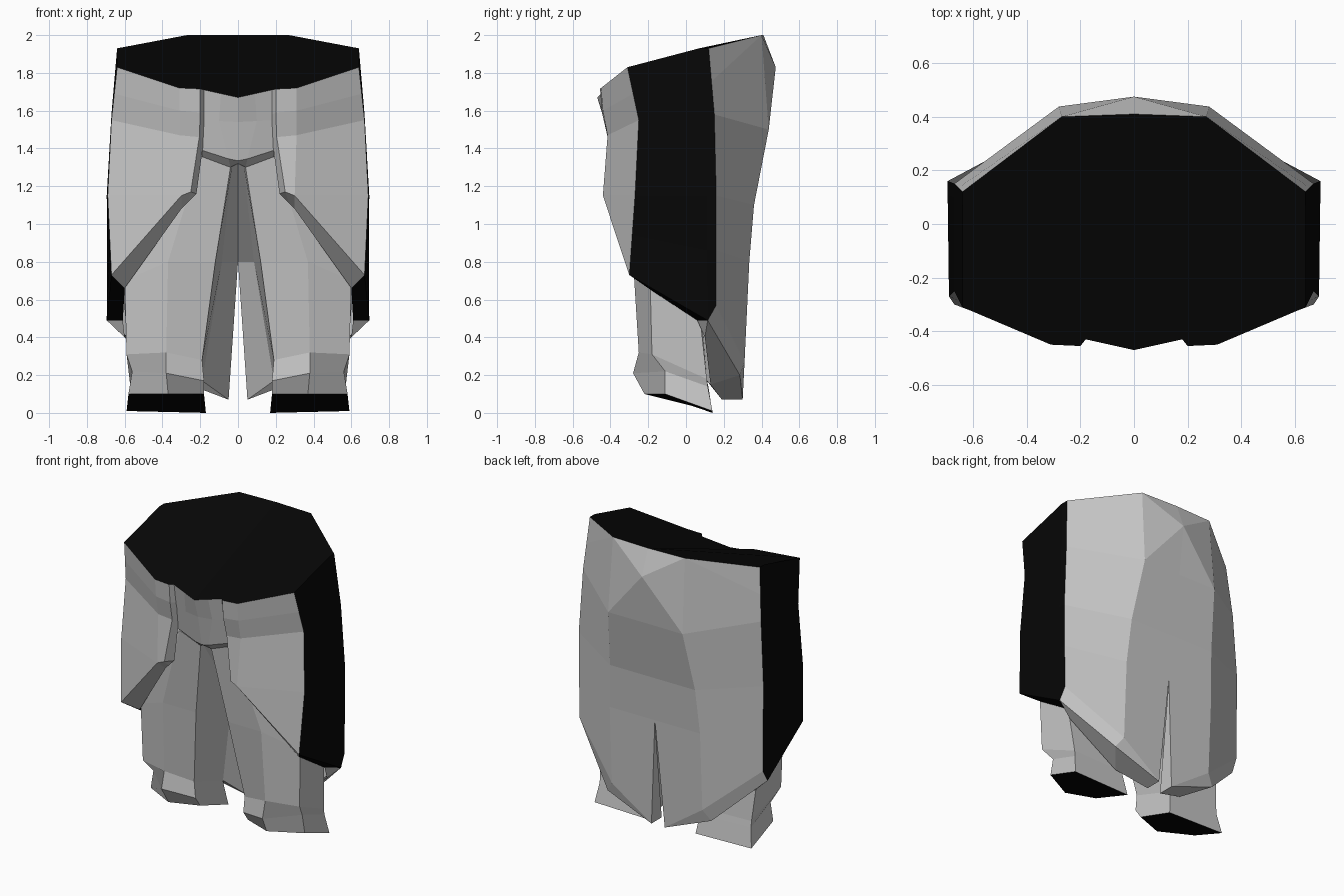
import bpy
import bmesh
from mathutils import Vector

default_cube = bpy.data.objects.get("Cube")
if default_cube:
    bpy.data.objects.remove(default_cube, do_unlink=True)


def make_material(name, level):
    material = bpy.data.materials.new(name)
    material.use_nodes = True
    colour = (level, level, level, 1.0)
    material.diffuse_color = colour
    material.node_tree.nodes["Principled BSDF"].inputs["Base Color"].default_value = colour
    return material


GREY = make_material("cloth grey", 0.57)
BLACK = make_material("black", 0.002)
cloth, dark = range(2)


def halfway(a, b):
    return tuple((Vector(a) + Vector(b)) / 2)


def column(points, hem, rows=8):
    """Double the waist row, pad to a fixed row count and end with the inner hem point."""
    points = points[:3] + points[2:]
    return points + [points[-1]] * (rows - len(points)) + [hem]


def loft(columns, closed=False, paint=None):
    """Skin neighbouring columns with quads; paint(column, row) gives the colour slot."""
    faces = []
    count = len(columns)
    for i in range(count if closed else count - 1):
        left, right = columns[i], columns[(i + 1) % count]
        for row in range(len(left) - 1):
            corners = [left[row], left[row + 1], right[row + 1], right[row]]
            faces.append((corners, paint(i, row) if paint else cloth))
    return faces


def build_part(name, faces):
    """Make a mesh from point loops, weld shared points and mirror it across x."""
    bm = bmesh.new()
    points = {}
    for corners, slot in faces:
        loop = []
        for corner in corners:
            key = tuple(corner)
            if key not in points:
                points[key] = bm.verts.new(key)
            if points[key] not in loop:
                loop.append(points[key])
        if len(loop) > 2:
            face = bm.faces.new(loop)
            face.material_index = slot
            face.smooth = False
    mesh = bpy.data.meshes.new(name)
    bm.to_mesh(mesh)
    bm.free()
    mesh.materials.append(GREY)
    mesh.materials.append(BLACK)
    part = bpy.data.objects.new(name, mesh)
    bpy.context.collection.objects.link(part)
    mirror = part.modifiers.new("Mirror", 'MIRROR')
    mirror.use_axis[0] = True
    mirror.merge_threshold = 0.001
    return part


# Coat columns, from the front opening round the side to the centre back
opening_inner = column([(0.18, -0.43, 1.71), (0.18, -0.41, 1.58),
                        (0.18, -0.38, 1.45), (0.22, -0.37, 1.16)], (0.22, -0.37, 1.16))
opening_outer = column([(0.2, -0.455, 1.715), (0.2, -0.445, 1.59),
                        (0.205, -0.415, 1.46), (0.25, -0.435, 1.17)], (0.27, -0.36, 1.11))
front_fold = column([(0.31, -0.45, 1.72), (0.31, -0.44, 1.6),
                     (0.31, -0.415, 1.47), (0.3, -0.44, 1.15)], (0.3, -0.35, 1.08))

side_top, side_waist = (0.64, -0.31, 1.83), (0.67, -0.25, 1.55)
side_hip, side_tip = (0.69, -0.27, 1.15), (0.67, -0.3, 0.73)
side_front = column([side_top, halfway(side_top, side_waist), side_waist,
                     side_hip, halfway(side_hip, side_tip), side_tip], (0.6, -0.2, 0.66))

# The lowest corner of the side panel lies just ahead of its rear edge
rear_top, rear_waist = (0.64, 0.12, 1.93), (0.67, 0.15, 1.58)
rear_hip, rear_tip = (0.695, 0.16, 1.15), (0.69, 0.16, 0.57)
low_tip = (0.695, 0.115, 0.49)
rear_edge = [rear_top, halfway(rear_top, rear_waist), rear_waist,
             rear_hip, halfway(rear_hip, rear_tip)]
side_rear = column(rear_edge + [rear_tip, low_tip], (0.6, 0.1, 0.4))
side_low = column([(x, y - 0.05, z) for x, y, z in rear_edge] + [low_tip], (0.61, 0.06, 0.49))

# The back corner of the tail turns under in a narrow lip
fold_top = (0.27, 0.4, 2)
back_fold = column([fold_top, fold_top, (0.28, 0.438, 1.5), (0.32, 0.36, 1.1),
                    (0.34, 0.335, 0.8), (0.34, 0.31, 0.27), (0.39, 0.285, 0.2)],
                   (0.26, 0.13, 0.15))
back_bulge, slit_top = (0, 0.475, 1.83), (0, 0.335, 0.8)
tail_outer, tail_inner = (0.05, 0.3, 0.07), (0.05, 0.19, 0.07)
back_centre = [(0, 0.41, 2), back_bulge, back_bulge, (0, 0.436, 1.5), (0, 0.36, 1.1),
               slit_top, tail_outer, tail_outer, tail_inner]

coat = [opening_inner, opening_outer, front_fold, side_front,
        side_low, side_rear, back_fold, back_centre]
side_start, side_end = coat.index(side_front), coat.index(side_low)


def paint_coat(panel, row):
    # Both side strips are black, and so is the hem below the long one
    is_hem = row == len(side_front) - 2
    if panel == side_start or (panel == side_end and not is_hem):
        return dark
    return cloth


build_part("coat", loft(coat, paint=paint_coat))

# Belly panel between the coat edges, with a small lip underneath
crotch, inner_top = (0, -0.36, 1.32), (0.04, -0.345, 1.3)
belly_centre = [(0, -0.47, 1.67), (0, -0.43, 1.54), (0, -0.39, 1.335), crotch]
belly_middle = [halfway(belly_centre[0], opening_inner[0]), (0.1, -0.42, 1.545),
                (0.05, -0.39, 1.345), inner_top]
belly_edge = [opening_inner[0], (0.19, -0.4, 1.55), (0.19, -0.375, 1.39), (0.19, -0.33, 1.35)]
build_part("belly_panel", loft([belly_centre, belly_middle, belly_edge]))

# Black cap closing the waist
rim = [belly_centre[0]] + [strip[0] for strip in coat]
build_part("waist_cap", [(rim, dark)])

# Trouser legs: inner front, front crease, outer front, outer rear, inner rear
leg_inner = [inner_top, (0.12, -0.28, 0.8), (0.19, -0.2, 0.28)]
leg_crease = [(0.2, -0.34, 1.36), (0.37, -0.28, 0.8), (0.38, -0.25, 0.32)]
leg_outer = [(0.6, -0.2, 0.95), (0.6, -0.19, 0.7), (0.59, -0.18, 0.31)]
leg_rear = [(0.6, 0.05, 0.9), (0.6, 0.07, 0.55), (0.57, 0.11, 0.18)]
leg_back = [(0.03, -0.33, 1.305), (0.085, 0.06, 0.8), (0.19, 0.11, 0.17)]
leg = [leg_inner, leg_crease, leg_outer, leg_rear, leg_back]
build_part("leg", loft(leg, closed=True))

# Lining of the coat tails, from the crotch back to the slit
ankle_back = leg_back[-1]
lining = loft([[crotch, slit_top, tail_inner], leg_back])
lining += [([slit_top, tail_outer, tail_inner], cloth),
           ([ankle_back, tail_inner, back_fold[-1]], cloth)]
build_part("tail_lining", lining)

# Flared cuffs with black soles
flare = [(0.18, -0.2, 0.17), (0.38, -0.28, 0.21), (0.56, -0.11, 0.22),
         (0.57, 0.115, 0.14), (0.19, 0.12, 0.13)]
sole = [(0.18, -0.15, 0.1), (0.37, -0.22, 0.1), (0.58, -0.11, 0.1),
        (0.59, 0.14, 0.01), (0.17, 0.14, 0)]
cuff = [[strip[-1], bulge, base] for strip, bulge, base in zip(leg, flare, sole)]
build_part("cuff", loft(cuff, closed=True))
build_part("sole", [(sole[::-1], dark)])
